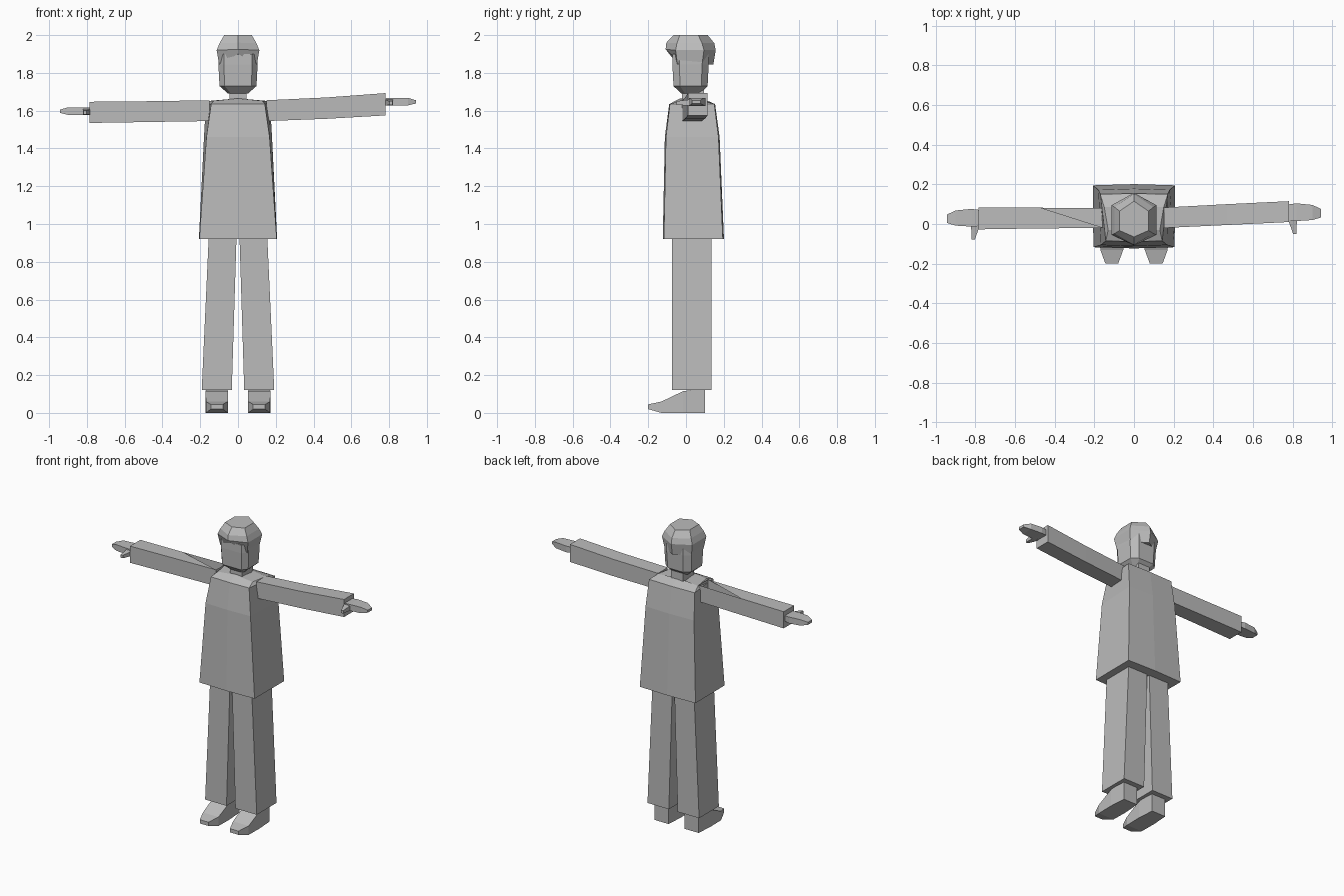
import bpy, bmesh

if "Cube" in bpy.data.objects:
    bpy.data.objects.remove(bpy.data.objects["Cube"])

cloth = bpy.data.materials.new("plain grey")
cloth.diffuse_color = (0.5, 0.5, 0.5, 1)
cloth.use_nodes = True
cloth.node_tree.nodes["Principled BSDF"].inputs["Base Color"].default_value = cloth.diffuse_color


def loft(name, rings, skip=None):
    """Skin a list of equal-length point rings and cap both ends."""
    bm = bmesh.new()
    loops = [[bm.verts.new(p) for p in ring] for ring in rings]
    for a, b in zip(loops, loops[1:]):
        n = len(a)
        for i in range(n):
            bm.faces.new((a[i], a[(i + 1) % n], b[(i + 1) % n], b[i]))
    bm.faces.new(loops[0][::-1])
    bm.faces.new(loops[-1])
    bmesh.ops.recalc_face_normals(bm, faces=bm.faces)
    if skip:  # leave a triangular opening in one panel, given ring and side
        r, i = skip
        a, b = loops[r], loops[r + 1]
        quad = next(f for f in a[i].link_faces
                    if a[i + 1] in f.verts and b[i] in f.verts)
        bm.faces.remove(quad)
        bm.faces.new((a[i], a[i + 1], b[i]))
    mesh = bpy.data.meshes.new(name)
    bm.to_mesh(mesh)
    bm.free()
    mesh.materials.append(cloth)
    obj = bpy.data.objects.new(name, mesh)
    bpy.context.collection.objects.link(obj)
    return obj


def box_z(x0, x1, y0, y1, z):
    return [(x0, y0, z), (x1, y0, z), (x1, y1, z), (x0, y1, z)]


def box_x(x, y0, y1, z0, z1):
    return [(x, y0, z0), (x, y0, z1), (x, y1, z1), (x, y1, z0)]


def box_y(y, x0, x1, z0, z1):
    return [(x0, y, z0), (x1, y, z0), (x1, y, z1), (x0, y, z1)]


# Long tunic, slightly ridged along the middle of the front and back
def tunic_ring(xf, xb, yf, yb, z, ridge=0.006, rise=0.0):
    return [(-xf, yf, z), (0, yf - ridge, z + rise), (xf, yf, z),
            (xb, yb, z), (0, yb + ridge, z + rise), (-xb, yb, z)]


tunic = loft("tunic", [
    tunic_ring(0.205, 0.207, -0.117, 0.195, 0.92),
    tunic_ring(0.167, 0.18, -0.106, 0.172, 1.46),
    tunic_ring(0.142, 0.17, -0.085, 0.15, 1.635, 0.004),
    tunic_ring(0.13, 0.15, -0.03, 0.085, 1.652, 0.0, 0.013)])

# Neck
loft("neck", [box_z(-0.045, 0.045, -0.02, 0.095, 1.64),
              box_z(-0.045, 0.045, -0.02, 0.095, 1.71)])


# Face and jaw
def face_ring(s, z, yc=0.025):
    half = [(0.075, -0.072), (0.104, -0.035), (0.102, 0.085), (0.06, 0.12)]
    pts = half + [(-x, y) for x, y in reversed(half)]
    return [(x * s, yc + (y - yc) * s, z) for x, y in pts]


loft("face", [face_ring(0.5, 1.69), face_ring(0.94, 1.73),
              face_ring(1, 1.845), face_ring(1, 1.9)])


# Six-sided hair cap with a raised fringe at the front
def hair_ring(x, yf, ys0, ys1, yb, z, zf):
    return [(0, yf, zf), (x, ys0, z), (x, ys1, z),
            (0, yb, z), (-x, ys1, z), (-x, ys0, z)]


loft("hair", [
    hair_ring(0.1, -0.08, -0.045, 0.085, 0.145, 1.845, 1.9),
    hair_ring(0.113, -0.108, -0.055, 0.095, 0.157, 1.92, 1.925),
    hair_ring(0.098, -0.104, -0.048, 0.085, 0.15, 1.957, 1.96),
    hair_ring(0.073, -0.065, -0.033, 0.065, 0.115, 2.0, 2.0)])

# Trouser legs and shoes
for side, label in ((-1, "right"), (1, "left")):
    top = sorted((side * 0.008, side * 0.155))
    low = sorted((side * 0.033, side * 0.192))
    loft(label + "_trouser_leg", [box_z(*low, -0.075, 0.135, 0.12),
                                  box_z(*top, -0.075, 0.135, 0.93)])
    c = side * 0.112
    loft(label + "_shoe", [
        box_y(0.1, c - 0.052, c + 0.052, 0, 0.13),
        box_y(-0.015, c - 0.06, c + 0.06, 0, 0.115),
        box_y(-0.13, c - 0.058, c + 0.058, 0, 0.06),
        box_y(-0.2, c - 0.032, c + 0.032, 0.02, 0.045)])

# Sleeves; the one on -x has a small opening on its top near the shoulder
loft("right_sleeve", [box_x(-0.785, -0.027, 0.083, 1.535, 1.647),
                      box_x(-0.47, -0.022, 0.082, 1.54, 1.65),
                      box_x(-0.15, -0.02, 0.08, 1.545, 1.655)], skip=(1, 1))
loft("left_sleeve", [box_x(0.15, -0.02, 0.083, 1.545, 1.655),
                     box_x(0.47, -0.005, 0.1, 1.557, 1.67),
                     box_x(0.782, 0.01, 0.115, 1.575, 1.693)])

# Mitten hands with a forward thumb
for side, label, dy, dz in ((-1, "right", 0, 0), (1, "left", 0.028, 0.05)):
    loft(label + "_hand", [
        box_x(side * 0.77, -0.01 + dy, 0.07 + dy, 1.58 + dz, 1.615 + dz),
        box_x(side * 0.82, -0.013 + dy, 0.076 + dy, 1.576 + dz, 1.618 + dz),
        box_x(side * 0.9, -0.008 + dy, 0.068 + dy, 1.578 + dz, 1.618 + dz),
        box_x(side * 0.942, 0.005 + dy, 0.048 + dy, 1.588 + dz, 1.605 + dz)])
    wide = sorted((side * 0.775, side * 0.822))
    tip = sorted((side * 0.802, side * 0.818))
    loft(label + "_thumb", [box_y(0.0 + dy, *wide, 1.577 + dz, 1.61 + dz),
                            box_y(-0.078 + dy, *tip, 1.58 + dz, 1.6 + dz)])
